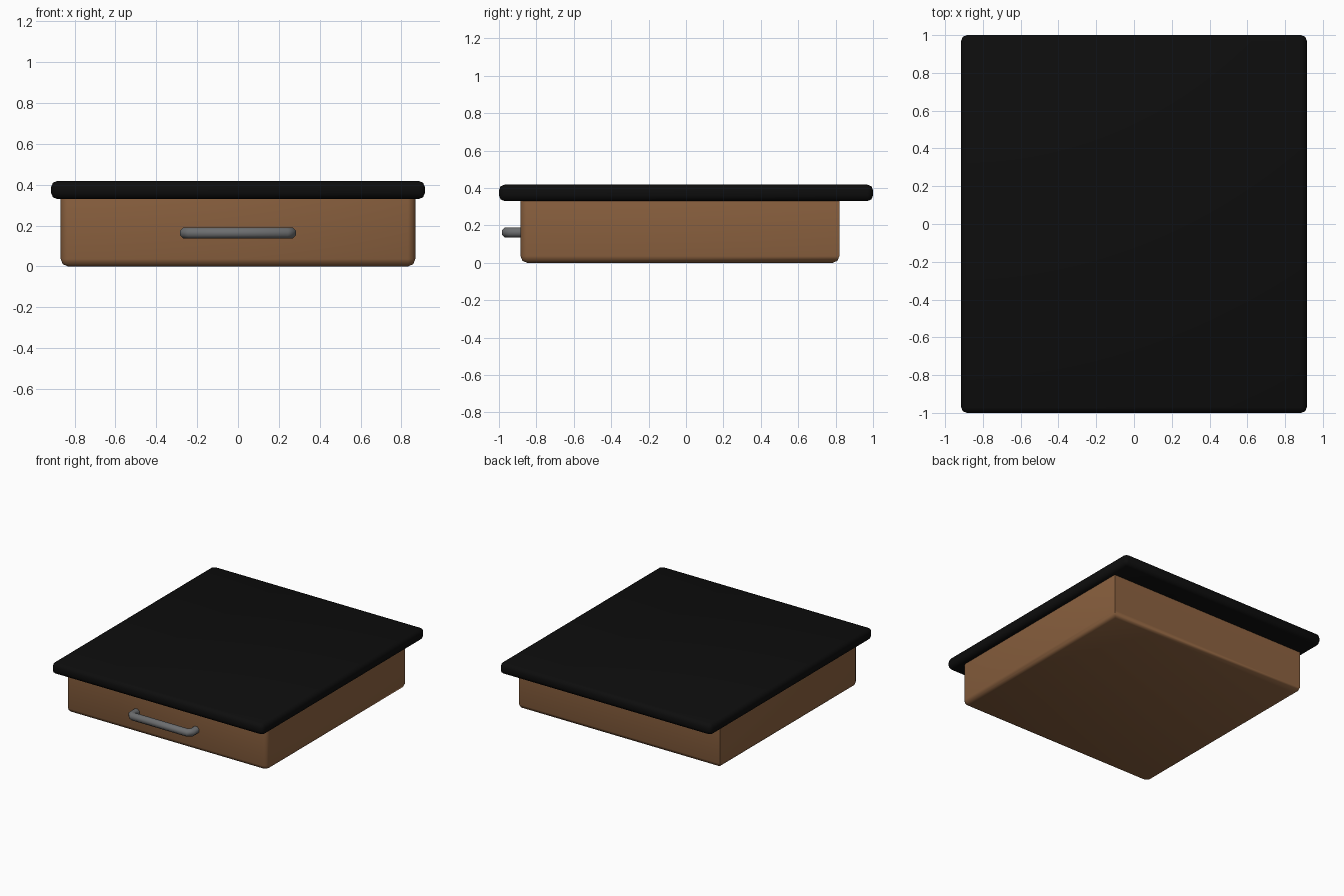
import bpy, bmesh, math
from mathutils import Vector

old = bpy.data.objects.get("Cube")
if old:
    bpy.data.objects.remove(old, do_unlink=True)


def material(name, rgb, rough=0.6):
    m = bpy.data.materials.new(name)
    m.use_nodes = True
    m.diffuse_color = (*rgb, 1)
    node = m.node_tree.nodes["Principled BSDF"]
    node.inputs["Base Color"].default_value = (*rgb, 1)
    node.inputs["Roughness"].default_value = rough
    return m


def finish(name, bm, mat, angle):
    bmesh.ops.recalc_face_normals(bm, faces=bm.faces)
    mesh = bpy.data.meshes.new(name)
    bm.to_mesh(mesh)
    bm.free()
    mesh.materials.append(mat)
    ob = bpy.data.objects.new(name, mesh)
    bpy.context.collection.objects.link(ob)
    bpy.ops.object.select_all(action="DESELECT")
    bpy.context.view_layer.objects.active = ob
    ob.select_set(True)
    bpy.ops.object.shade_smooth_by_angle(angle=math.radians(angle))
    return ob


def bevelled_box(name, low, high, mat, width, choose):
    """Box between two corners; edges whose midpoint passes choose() are rounded."""
    low, high = Vector(low), Vector(high)
    bm = bmesh.new()
    bmesh.ops.create_cube(bm, size=1)
    edges = [e for e in bm.edges if choose((e.verts[0].co + e.verts[1].co) / 2)]
    for v in bm.verts:
        v.co = Vector(((c + 0.5) * (h - l) + l) for c, l, h in zip(v.co, low, high))
    bmesh.ops.bevel(bm, geom=edges, offset=width, segments=2, profile=0.5,
                    affect="EDGES", clamp_overlap=True)
    return finish(name, bm, mat, 50)


def tube(name, path, radius, sides, mat):
    """Sweep a polygon along a flat path, mitring each bend."""
    bm = bmesh.new()
    pts = [Vector(p) for p in path]
    up = Vector((0, 0, 1))
    rings = []
    for i, p in enumerate(pts):
        before = (p - pts[i - 1]).normalized() if i else None
        after = (pts[i + 1] - p).normalized() if i < len(pts) - 1 else None
        tangent = ((before or after) + (after or before)).normalized()
        side = tangent.cross(up) / tangent.dot(after or before)
        rings.append([bm.verts.new(p + radius * (math.cos(a) * side + math.sin(a) * up))
                      for a in (math.tau * (k + 0.5) / sides for k in range(sides))])
    for a, b in zip(rings, rings[1:]):
        for k in range(sides):
            n = (k + 1) % sides
            bm.faces.new((a[k], a[n], b[n], b[k]))
    bm.faces.new(rings[0])
    bm.faces.new(rings[-1])
    return finish(name, bm, mat, 50)


wood = material("brown wood", (0.27, 0.125, 0.052))
black = material("black top", (0.004, 0.004, 0.004))
metal = material("grey metal", (0.15, 0.155, 0.16), 0.4)

# Drawer body: rounded along the bottom and the front uprights
bevelled_box("drawer_body", (-0.868, -0.885, 0), (0.868, 0.82, 0.35), wood, 0.036,
             lambda m: m.z < -0.4 or (abs(m.z) < 0.1 and m.y < -0.4))

# Overhanging top slab
bevelled_box("top_slab", (-0.915, -1, 0.33), (0.915, 1, 0.418), black, 0.03,
             lambda m: True)

# Pull handle with softened corners
half = [(0.257, -0.87), (0.257, -0.935), (0.234, -0.958)]
path = [(x, y, 0.163) for x, y in half]
path += [(-x, y, 0.163) for x, y in reversed(half)]
tube("drawer_handle", path, 0.029, 8, metal)
